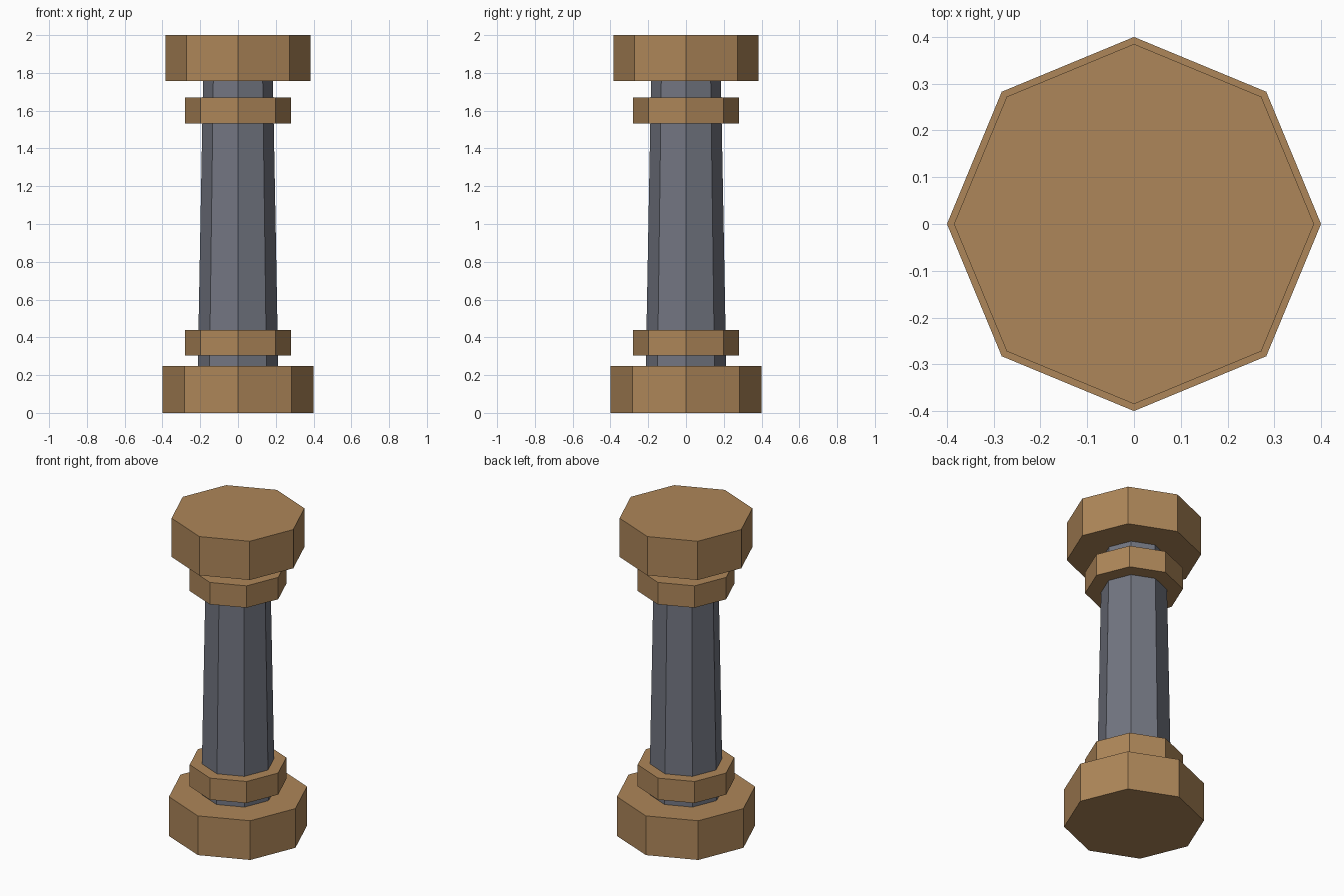
import bpy

if "Cube" in bpy.data.objects:
    bpy.data.objects.remove(bpy.data.objects["Cube"])


def material(name, rgb):
    mat = bpy.data.materials.new(name)
    mat.diffuse_color = (*rgb, 1.0)
    mat.use_nodes = True
    mat.node_tree.nodes["Principled BSDF"].inputs["Base Color"].default_value = mat.diffuse_color
    return mat


wood = material("warm_brown", (0.42, 0.24, 0.10))
stone = material("slate_grey", (0.17, 0.18, 0.22))


def octagon(name, z0, z1, r0, r1, mat):
    """Eight-sided, flat-shaded prism or taper with corners on the x and y axes."""
    bpy.ops.mesh.primitive_cone_add(vertices=8, radius1=r0, radius2=r1,
                                    depth=z1 - z0, location=(0, 0, (z0 + z1) / 2))
    obj = bpy.context.object
    obj.name = name
    obj.data.materials.append(mat)
    return obj


# Tapered shaft running from the base into the capital
octagon("shaft", 0.24, 1.76, 0.213, 0.185, stone)

# Straight-sided blocks and collars: name, bottom, top, radius
for name, z0, z1, r in (
    ("base", 0.0, 0.247, 0.40),
    ("lower_collar", 0.303, 0.439, 0.28),
    ("upper_collar", 1.533, 1.671, 0.28),
    ("capital", 1.756, 2.0, 0.385),
):
    octagon(name, z0, z1, r, r, wood)
